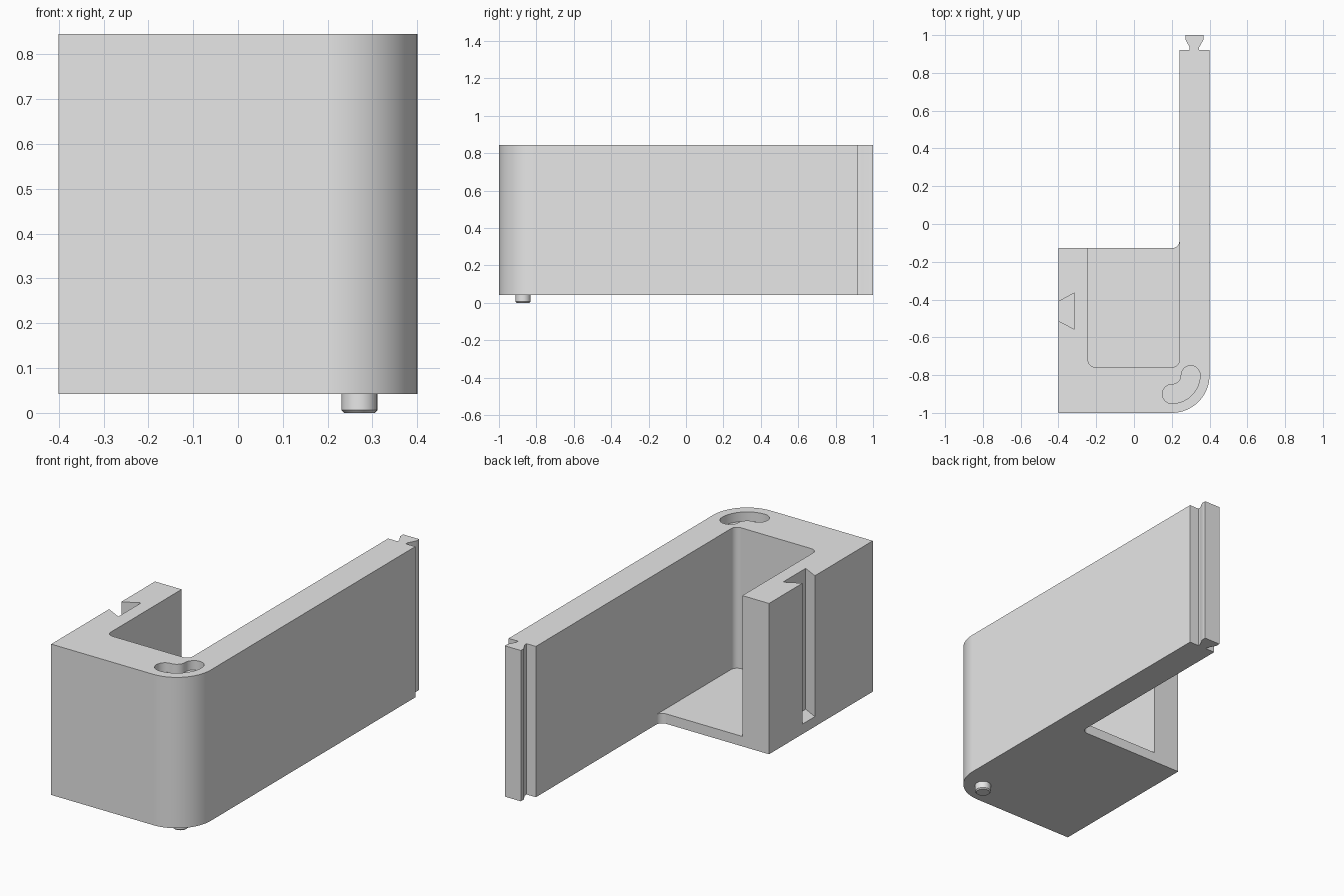
import bpy
import bmesh
from math import cos, sin, radians

cube = bpy.data.objects.get("Cube")
if cube:
    bpy.data.objects.remove(cube, do_unlink=True)

grey = bpy.data.materials.new("light grey")
grey.use_nodes = True
colour = (0.8, 0.8, 0.8, 1)
grey.diffuse_color = colour
grey.node_tree.nodes["Principled BSDF"].inputs["Base Color"].default_value = colour

BOTTOM, TOP = 0.042, 0.845
FLOOR = 0.095
BACK = -0.127       # rear of the box portion
INNER = 0.24        # inner face of the long wall
FILLET = 0.035


def arc(cx, cy, r, start, end, steps=16):
    angles = [radians(start + (end - start) * i / steps) for i in range(steps + 1)]
    return [(cx + r * cos(a), cy + r * sin(a)) for a in angles]


def prism(name, outline, z0, z1):
    bm = bmesh.new()
    face = bm.faces.new([bm.verts.new((x, y, z0)) for x, y in outline])
    grown = bmesh.ops.extrude_face_region(bm, geom=[face])["geom"]
    top = [v for v in grown if isinstance(v, bmesh.types.BMVert)]
    bmesh.ops.translate(bm, verts=top, vec=(0, 0, z1 - z0))
    bmesh.ops.recalc_face_normals(bm, faces=bm.faces)
    mesh = bpy.data.meshes.new(name)
    bm.to_mesh(mesh)
    bm.free()
    mesh.materials.append(grey)
    obj = bpy.data.objects.new(name, mesh)
    bpy.context.collection.objects.link(obj)
    return obj


def activate(obj):
    bpy.ops.object.select_all(action="DESELECT")
    obj.select_set(True)
    bpy.context.view_layer.objects.active = obj


def cut(obj, cutter):
    cutter.hide_render = True
    mod = obj.modifiers.new("cut", "BOOLEAN")
    mod.operation = "DIFFERENCE"
    mod.solver = "EXACT"
    mod.object = cutter
    activate(obj)
    bpy.ops.object.modifier_apply(modifier=mod.name)
    bpy.data.objects.remove(cutter, do_unlink=True)


def smooth(obj):
    activate(obj)
    bpy.ops.object.shade_smooth_by_angle(angle=radians(30))
    mod = obj.modifiers.new("even shading", "WEIGHTED_NORMAL")
    mod.keep_sharp = True


# Body outline: box, rounded front corner, long wall and dovetail tongue
half_tongue = [(0.025, 0.92), (0.025, 0.935), (0.047, 0.975), (0.047, 1)]
middle = 0.32
tongue = [(middle + x, y) for x, y in half_tongue]
tongue += [(middle - x, y) for x, y in reversed(half_tongue)]
outline = [(-0.4, -1)] + arc(0.2, -0.8, 0.2, -90, 0) + [(0.4, 0.92)]
outline += tongue + [(INNER, 0.92)]
outline += arc(INNER - FILLET, BACK + FILLET, FILLET, 0, -90, 8)
outline += [(-0.4, BACK)]
body = prism("bracket_body", outline, BOTTOM, TOP)

# Pocket, open at the back and top, with rounded inner corners
left, front = -0.243, -0.757
pocket = arc(left + FILLET, front + FILLET, FILLET, 180, 270, 8)
pocket += arc(INNER - FILLET, front + FILLET, FILLET, 270, 360, 8)
pocket += [(INNER, 0), (left, 0)]
cut(body, prism("pocket_cutter", pocket, FLOOR, 1))

# Dovetail groove in the short side wall, its flare carried past the face
groove = [(-0.315, -0.365), (-0.41, -0.416), (-0.41, -0.508), (-0.315, -0.557)]
cut(body, prism("groove_cutter", groove, FLOOR, 1))

# Kidney-shaped slot following the rounded corner
slot = arc(0.2, -0.8, 0.15, -90, 0)
slot += arc(0.3, -0.8, 0.05, 0, 180)[1:]
slot += arc(0.2, -0.8, 0.05, 0, -90)[1:]
slot += arc(0.2, -0.9, 0.05, 90, 270)[1:-1]
cut(body, prism("slot_cutter", slot, TOP - 0.05, 1))
smooth(body)

# Locating peg under the rounded corner, with a chamfered tip
peg = prism("locating_peg", arc(0.271, -0.871, 0.04, 0, 360, 32)[:-1], 0, BOTTOM + 0.01)
bm = bmesh.new()
bm.from_mesh(peg.data)
rim = [e for e in bm.edges if all(v.co.z < 0.001 for v in e.verts)]
bmesh.ops.bevel(bm, geom=rim, offset=0.006, segments=1, affect="EDGES")
bm.to_mesh(peg.data)
bm.free()
smooth(peg)
